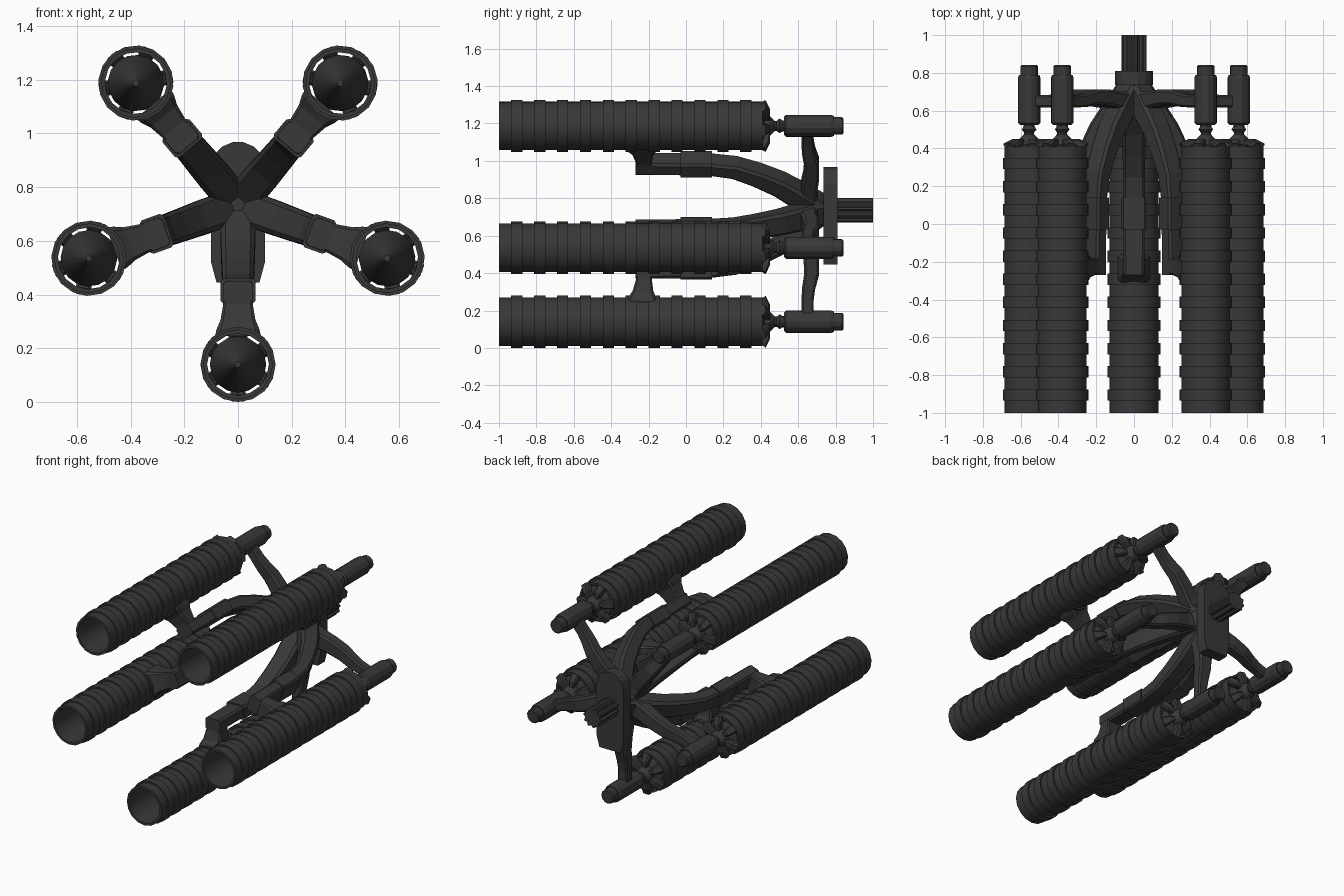
import bpy, bmesh
from math import pi, sin, cos, atan2
from mathutils import Matrix, Vector

cube = bpy.data.objects.get("Cube")
if cube:
    bpy.data.objects.remove(cube, do_unlink=True)

HUB = Vector((0, 0, 0.735))
RADIUS = 0.593

dark = bpy.data.materials.new("dark_metal")
dark.use_nodes = True
dark.diffuse_color = (0.04, 0.04, 0.04, 1)
dark.node_tree.nodes["Principled BSDF"].inputs["Base Color"].default_value = (0.04, 0.04, 0.04, 1)


def finish(bm, name):
    bmesh.ops.recalc_face_normals(bm, faces=bm.faces)
    mesh = bpy.data.meshes.new(name)
    bm.to_mesh(mesh)
    bm.free()
    mesh.materials.append(dark)
    return mesh


def place(mesh, name, matrix, smooth=False):
    obj = bpy.data.objects.new(name, mesh)
    bpy.context.collection.objects.link(obj)
    obj.matrix_world = matrix
    if smooth:
        bpy.ops.object.select_all(action='DESELECT')
        obj.select_set(True)
        bpy.context.view_layer.objects.active = obj
        bpy.ops.object.shade_smooth_by_angle(angle=pi / 6)


def skin(bm, rings, closed=False):
    """Bridge rings of vertices, capping the ends of an open run."""
    n = len(rings[0])
    pairs = list(zip(rings, rings[1:]))
    if closed:
        pairs.append((rings[-1], rings[0]))
    for a, b in pairs:
        for i in range(n):
            j = (i + 1) % n
            bm.faces.new((a[i], a[j], b[j], b[i]))
    if not closed:
        bm.faces.new(rings[0])
        bm.faces.new(rings[-1])


def lathe(profile, sides, closed=False):
    """Turn (radius, y) points around the y axis."""
    bm = bmesh.new()
    rings = [[bm.verts.new((r * sin(2 * pi * i / sides), y, r * cos(2 * pi * i / sides)))
              for i in range(sides)] for r, y in profile]
    skin(bm, rings, closed)
    return bm


def loft(bm, stations, chamfer=0.2, turn=0, square=False):
    """Sweep a chamfered bar through (y, radial, width, thickness) stations."""
    rings = []
    spin = Matrix.Rotation(turn, 3, 'Y')
    for k, (y, r, w, t) in enumerate(stations):
        a = stations[max(k - 1, 0)]
        b = stations[min(k + 1, len(stations) - 1)]
        tangent = Vector((0, b[0] - a[0], b[1] - a[1])).normalized()
        if square:
            tangent = Vector((0, 0, 1))
        side = tangent.cross(Vector((1, 0, 0)))
        c = chamfer * min(w, t)
        hw, ht = w / 2, t / 2
        quarter = [(hw, ht - c), (hw - c, ht)]
        outline = quarter + [(-u, v) for u, v in reversed(quarter)]
        outline += [(-u, -v) for u, v in outline]
        rings.append([bm.verts.new(spin @ (Vector((u, y, r)) + side * v)) for u, v in outline])
    skin(bm, rings)
    return bm


# Ribbed hollow tube
outer = [(0.115, -1.0), (0.13, -1.0)]
for k in range(11):
    y = -0.935 + 0.1225 * k
    outer += [(0.13, y), (0.14, y), (0.14, y + 0.06), (0.13, y + 0.06)]
outer += [(0.13, 0.41), (0.115, 0.41)]
tube = finish(lathe(outer, 16, closed=True), "ribbed_tube")

# Cone plug, neck and rear canister along the tube axis
cone = finish(lathe([(0.012, 0.15), (0.105, 0.37), (0.105, 0.40), (0.06, 0.42)], 16), "inner_cone")
neck = finish(lathe([(0.06, 0.41), (0.052, 0.45), (0.027, 0.475), (0.027, 0.485),
                     (0.04, 0.50), (0.03, 0.515), (0.03, 0.54)], 12), "neck")
canister = finish(lathe([(0.05, 0.525), (0.06, 0.535), (0.06, 0.775), (0.055, 0.79),
                         (0.047, 0.79), (0.047, 0.835), (0.04, 0.842)], 12), "rear_canister")

# Ring of claws holding the cone in the tube mouth
bm = bmesh.new()
for k in range(6):
    loft(bm, [(0.43, 0.045, 0.03, 0.04), (0.43, 0.085, 0.05, 0.04),
              (0.405, 0.125, 0.06, 0.05)], turn=k * pi / 3)
claws = finish(bm, "claw_ring")

# Curved front arm, its sleeve, bracket and the rear strut
arm = finish(loft(bmesh.new(), [
    (0.70, 0.03, 0.13, 0.13), (0.60, 0.11, 0.13, 0.12), (0.50, 0.185, 0.125, 0.11),
    (0.38, 0.25, 0.12, 0.10), (0.26, 0.30, 0.115, 0.09), (0.12, 0.322, 0.115, 0.08),
    (-0.27, 0.325, 0.11, 0.08)], 0.15), "front_arm")
sleeve = finish(loft(bmesh.new(), [(0.14, 0.322, 0.132, 0.095),
                                   (-0.03, 0.322, 0.132, 0.095)], 0.12), "arm_sleeve")
bracket = finish(loft(bmesh.new(), [
    (-0.225, 0.30, 0.105, 0.09), (-0.225, 0.37, 0.11, 0.085), (-0.23, 0.43, 0.13, 0.11),
    (-0.235, 0.465, 0.16, 0.15), (-0.235, 0.49, 0.17, 0.155)], 0.1, square=True), "tube_bracket")
strut = finish(loft(bmesh.new(), [
    (0.66, 0.0, 0.12, 0.10), (0.655, 0.15, 0.11, 0.09), (0.67, 0.25, 0.10, 0.085),
    (0.672, 0.34, 0.09, 0.08), (0.655, 0.42, 0.08, 0.07),
    (0.65, 0.48, 0.07, 0.065), (0.65, 0.593, 0.07, 0.065)], 0.15), "rear_strut")

# Five units around the hub
units = [("bottom", 0, 0.14)]
for label, s in (("left", 1), ("right", -1)):
    units += [("lower_" + label, 0.555 * s, 0.535), ("upper_" + label, 0.38 * s, 1.187)]
for label, x, z in units:
    turn = Matrix.Rotation(atan2(x, z - HUB.z), 4, 'Y')
    at_tube = Matrix.Translation((x, 0, z)) @ turn
    at_hub = Matrix.Translation(HUB) @ turn
    for mesh, smooth in ((tube, True), (cone, True), (neck, True), (canister, False), (claws, False)):
        place(mesh, label + "_" + mesh.name, at_tube, smooth)
    for mesh in (arm, sleeve, bracket, strut):
        place(mesh, label + "_" + mesh.name, at_hub)

# Central hub block and the stub behind it
hub = finish(lathe([(0.05, 0.62), (0.10, 0.66), (0.10, 0.70), (0.065, 0.70), (0.065, 0.75)], 10), "hub")
place(hub, "hub", Matrix.Translation(HUB))

# Upright back plate with clipped corners
half = [(0.08, 0.445), (0.1, 0.52), (0.1, 0.88), (0.085, 0.925), (0.06, 0.95), (0.02, 0.967)]
outline = half + [(-x, z) for x, z in reversed(half)]
bm = bmesh.new()
skin(bm, [[bm.verts.new((x, y, z)) for x, z in outline] for y in (0.735, 0.81)])
place(finish(bm, "back_plate"), "back_plate", Matrix.Identity(4))

# Splined drive shaft
teeth = 10
bm = bmesh.new()
rings = []
for y in (0.80, 1.0):
    ring = []
    for i in range(teeth * 4):
        a = 2 * pi * (i + 0.5) / (teeth * 4)
        r = 0.066 if i % 4 < 2 else 0.055
        ring.append(bm.verts.new((r * sin(a), y, r * cos(a))))
    rings.append(ring)
skin(bm, rings)
place(finish(bm, "splined_shaft"), "splined_shaft", Matrix.Translation(HUB))
